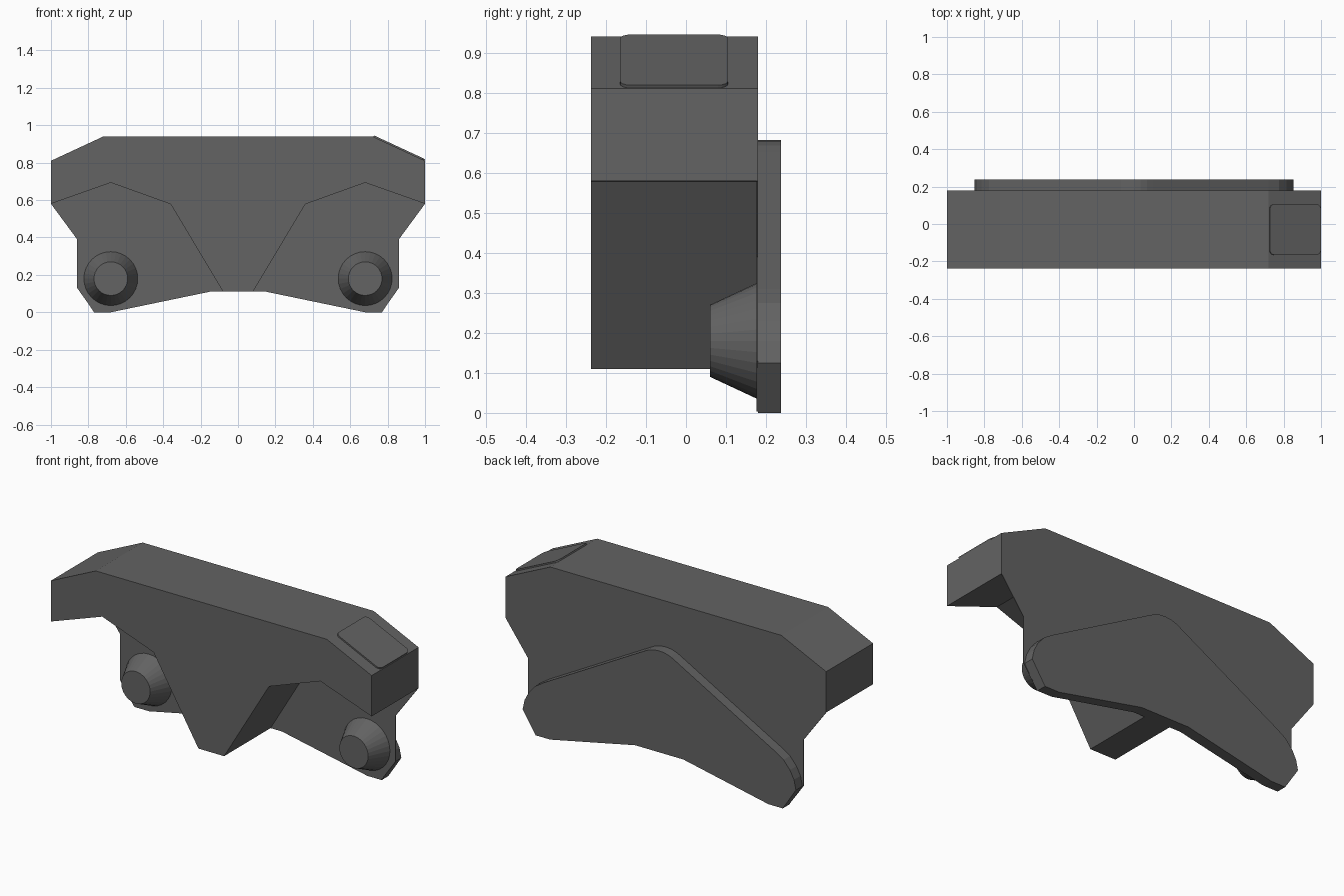
import bpy, bmesh, math
from mathutils import Matrix, Vector

if "Cube" in bpy.data.objects:
    bpy.data.objects.remove(bpy.data.objects["Cube"])

grey = bpy.data.materials.new("dark grey")
grey.diffuse_color = (0.125, 0.125, 0.125, 1)
grey.use_nodes = True
grey.node_tree.nodes["Principled BSDF"].inputs["Base Color"].default_value = grey.diffuse_color


def finish(name, bm):
    bmesh.ops.recalc_face_normals(bm, faces=bm.faces)
    me = bpy.data.meshes.new(name)
    bm.to_mesh(me)
    bm.free()
    me.materials.append(grey)
    ob = bpy.data.objects.new(name, me)
    bpy.context.collection.objects.link(ob)
    return ob


def extrude_xz(name, pts, y0, y1):
    bm = bmesh.new()
    face = bm.faces.new([bm.verts.new((x, y0, z)) for x, z in pts])
    res = bmesh.ops.extrude_face_region(bm, geom=[face])
    verts = [v for v in res["geom"] if isinstance(v, bmesh.types.BMVert)]
    bmesh.ops.translate(bm, verts=verts, vec=(0, y1 - y0, 0))
    return finish(name, bm)


def mirrored(half):
    return half + [(-x, z) for x, z in reversed(half) if x > 0]


# Main block with the wedge-shaped centre
extrude_xz("main_body", mirrored([
    (0.72, 0.94), (1, 0.81), (1, 0.58), (0.68, 0.693),
    (0.36, 0.578), (0.08, 0.11)]), -0.238, 0.18)

# Thin back web under each shoulder, and tapered pegs
web = [(1, 0.58), (0.86, 0.39), (0.86, 0.13), (0.77, 0.003), (0.68, 0.003),
       (0.15, 0.11), (0.08, 0.11), (0.36, 0.578), (0.68, 0.693)]
for side, s in (("right", 1), ("left", -1)):
    extrude_xz("back_web_" + side, [(s * x, z) for x, z in web], 0.176, 0.18)
    bm = bmesh.new()
    bmesh.ops.create_cone(
        bm, cap_ends=True, segments=32, radius1=0.09, radius2=0.145, depth=0.118,
        matrix=Matrix.Translation((s * 0.68, 0.119, 0.18))
        @ Matrix.Rotation(-math.pi / 2, 4, 'X'))
    finish("peg_" + side, bm)

# Raised arched plate on the back
extrude_xz("back_plate", mirrored([
    (0, 0.682), (0.035, 0.679), (0.07, 0.668), (0.10, 0.652), (0.72, 0.31),
    (0.775, 0.275), (0.815, 0.228), (0.84, 0.18), (0.852, 0.125),
    (0.77, 0), (0.68, 0), (0.15, 0.11)]), 0.18, 0.238)

# Rounded label plate on the right-hand slope
u = Vector((0.28, 0, -0.13)).normalized()
v = Vector((0, 1, 0))
n = Vector((0.13, 0, 0.28)).normalized()
centre = Vector((0.86, -0.03, 0.875))
hu, hv, r = 0.15, 0.135, 0.025
outline = []
for k, (su, sv) in enumerate([(1, 1), (-1, 1), (-1, -1), (1, -1)]):
    for i in range(5):
        a = math.pi / 2 * (k + i / 4)
        outline.append(centre + u * (su * (hu - r) + r * math.cos(a))
                       + v * (sv * (hv - r) + r * math.sin(a)))
bm = bmesh.new()
face = bm.faces.new([bm.verts.new(p) for p in outline])
res = bmesh.ops.extrude_face_region(bm, geom=[face])
bmesh.ops.translate(bm, vec=n * 0.008, verts=[
    e for e in res["geom"] if isinstance(e, bmesh.types.BMVert)])
finish("label_plate", bm)
